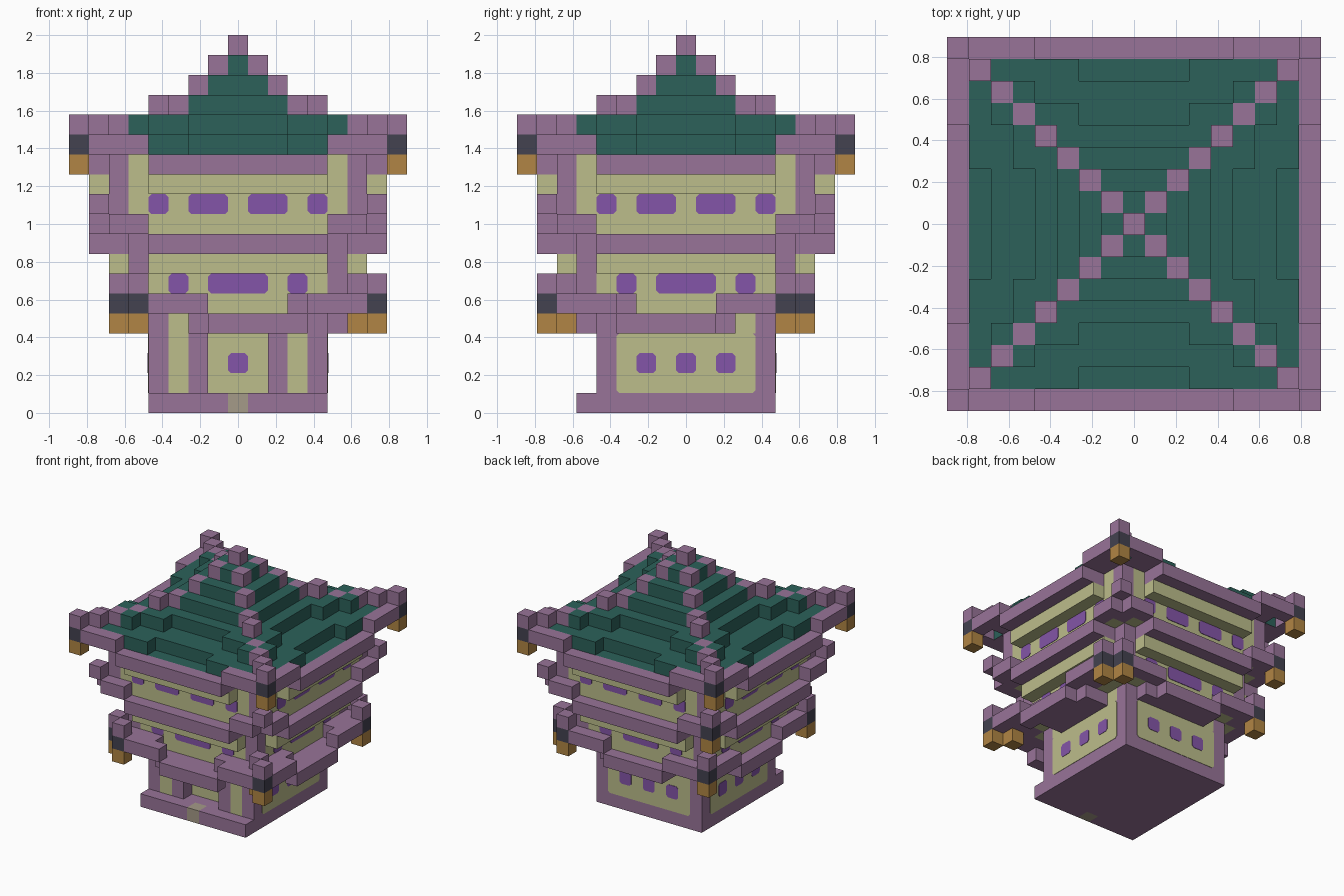
import bpy, bmesh
from mathutils import Vector, Matrix
from math import pi

cube = bpy.data.objects.get("Cube")
if cube:
    bpy.data.objects.remove(cube)

U = 2 / 19  # block size
COLOURS = {
    "mauve_timber": (.314, .174, .314), "teal_tiles": (.025, .120, .102),
    "cream_plaster": (.503, .509, .258), "violet_window": (.231, .091, .392),
    "amber_lantern": (.440, .235, .058), "dark_cap": (.056, .054, .080),
    "stone_step": (.376, .328, .246),
}
NAMES = list(COLOURS)
TIMBER, TILES, PLASTER, WINDOW, AMBER, CAP, STONE = range(len(NAMES))
MATS = []
for name, rgb in COLOURS.items():
    m = bpy.data.materials.new(name)
    m.use_nodes = True
    m.diffuse_color = (*rgb, 1)
    bsdf = next(n for n in m.node_tree.nodes if n.type == 'BSDF_PRINCIPLED')
    bsdf.inputs["Base Color"].default_value = (*rgb, 1)
    bsdf.inputs["Roughness"].default_value = .9
    MATS.append(m)

cells = {}  # block position -> (part, colour)


def fill(part, mat, x, y, z):
    """Fill an inclusive range of blocks."""
    for i in range(x[0], x[1] + 1):
        for j in range(y[0], y[1] + 1):
            for k in range(z[0], z[1] + 1):
                cells[i, j, k] = (part, mat)


def around(part, mat, r, half, z):
    """A straight strip of blocks on each of the four sides."""
    for s in (-r, r):
        fill(part, mat, (-half, half), (s, s), z)
        fill(part, mat, (s, s), (-half, half), z)


def eave(part, r, low, k, cx=0, cy=0):
    """Square fringe that climbs a block toward each corner."""
    for i in range(-r, r + 1):
        for j in range(-r, r + 1):
            if max(abs(i), abs(j)) == r:
                t = min(abs(i), abs(j))
                h = k if t <= low else k + 1 if t < r else k + 2
                cells[i + cx, j + cy, h] = (part, TIMBER)


def storey(part, r, z):
    """Plaster block with timber corner posts."""
    fill(part, PLASTER, (-r, r), (-r, r), z)
    for x in (-r, r):
        for y in (-r, r):
            fill("corner_posts", TIMBER, (x, x), (y, y), z)


# Base and front step
fill("base", TIMBER, (-4, 4), (-5, 4), (0, 0))
fill("front_step", STONE, (0, 0), (-5, -5), (0, 0))

# Lower eaves, one offset toward the front corner
eave("lower_eave_offset", 6, 2, 4, 1, -1)
eave("lower_eave", 6, 2, 4)
around("lower_soffit", TIMBER, 5, 2, (4, 4))

# Ground storey with a recessed front bay
fill("ground_storey", TIMBER, (-4, 4), (-4, 4), (1, 3))
storey("ground_storey", 4, (4, 4))
for x in (-3, 3):
    fill("ground_storey", PLASTER, (x, x), (-4, -4), (1, 3))
fill("ground_storey", PLASTER, (-1, 1), (-3, -3), (1, 3))
for x in (-1, 0, 1):
    for k in (1, 2, 3):
        del cells[x, -4, k]

# Middle storey
storey("middle_storey", 5, (5, 8))
around("middle_cornice", PLASTER, 6, 4, (7, 7))
around("middle_soffit", TIMBER, 6, 4, (8, 8))
eave("middle_eave", 7, 4, 8)

# Top storey
storey("top_storey", 6, (9, 12))
around("top_cornice", PLASTER, 7, 4, (11, 11))
around("top_soffit", TIMBER, 7, 4, (12, 12))


# Main roof
def roof_height(r, t):
    if r == 7:
        return 12 if t <= 2 else 13 if t <= 6 else 14
    if r == 6:
        return 13 if t <= 4 else 14
    if r == 5:
        return 13 if t <= 2 else 14
    if r == 4:
        return 14 if t < 4 else 15
    return 18 - r


for x in range(-7, 8):
    for y in range(-7, 8):
        r, t = max(abs(x), abs(y)), min(abs(x), abs(y))
        h = roof_height(r, t)
        if r < 7:
            fill("roof_tiles", TILES, (x, x), (y, y), (13, h))
        ridge = r == t
        cells[x, y, h] = ("roof_ridges", TIMBER) if ridge else ("roof_tiles", TILES)
eave("roof_eave", 8, 4, 12)

# Hanging lanterns: amber body under a dark cap
spots = [(x, y, 4) for x in (-6, 6) for y in (-6, 6)]
spots += [(x, y, 12) for x in (-8, 8) for y in (-8, 8)]
spots += [(7, -7, 4), (7, 5, 4), (-5, -7, 4), (-7, 7, 8)]
for x, y, k in spots:
    cells[x, y, k] = ("lanterns", AMBER)
    cells[x, y, k + 1] = ("lantern_caps", CAP)


def make_object(name, bm, mats):
    mesh = bpy.data.meshes.new(name)
    bm.to_mesh(mesh)
    bm.free()
    for m in mats:
        mesh.materials.append(MATS[m])
    obj = bpy.data.objects.new(name, mesh)
    bpy.context.collection.objects.link(obj)


# Turn the blocks of each part into a mesh of its exposed faces
AXES = [Vector(v) for v in ((1, 0, 0), (0, 1, 0), (0, 0, 1))]
for part in dict.fromkeys(p for p, m in cells.values()):
    bm = bmesh.new()
    used = []
    for pos, (p, mat) in cells.items():
        if p != part:
            continue
        centre = Vector(pos) + Vector((0, 0, .5))
        for a in range(3):
            for s in (-1, 1):
                n = AXES[a] * s
                if tuple(int(c) for c in Vector(pos) + n) in cells:
                    continue
                u, v = AXES[(a + 1) % 3] / 2, AXES[(a + 2) % 3] / 2 * s
                c = centre + n / 2
                f = bm.faces.new([bm.verts.new((c + d) * U)
                                  for d in (-u - v, u - v, u + v, v - u)])
                # timber boarding beneath the tiles
                colour = TIMBER if mat == TILES and n.z < 0 else mat
                if colour not in used:
                    used.append(colour)
                f.material_index = used.index(colour)
    bmesh.ops.remove_doubles(bm, verts=bm.verts, dist=.001)
    make_object(part, bm, used)


def plates(name, mat, items, thick):
    """Thin plates with clipped corners: (centre, width, height, z, wall distance, turn)."""
    bm = bmesh.new()
    for c, w, h, z, dist, turn in items:
        a, b, k = w / 2, h / 2, .15
        outline = []
        for sx, sz in ((1, 1), (-1, 1), (-1, -1), (1, -1)):
            pair = [(sx * a, sz * (b - k)), (sx * (a - k), sz * b)]
            outline += pair if sx * sz > 0 else pair[::-1]
        rot = Matrix.Rotation(turn * pi / 2, 3, 'Z')
        loops = [[bm.verts.new(rot @ Vector(((c + px) * U, -dist * U - off, (z + pz) * U)))
                  for px, pz in outline] for off in (0, thick)]
        bm.faces.new(loops[1])
        for i in range(len(outline)):
            j = (i + 1) % len(outline)
            bm.faces.new((loops[0][i], loops[0][j], loops[1][j], loops[1][i]))
    bmesh.ops.recalc_face_normals(bm, faces=bm.faces)
    make_object(name, bm, [mat])


# Plaster panels and windows
plates("wall_panels", PLASTER, [(0, 7, 3, 2.5, 4.5, t) for t in (1, 2, 3)], .003)
ground = [(c, 1, 1, 2.5, 4.5, t) for c in (-2, 0, 2) for t in (1, 2, 3)]
plates("ground_windows", WINDOW, ground + [(0, 1, 1, 2.5, 3.5, 0)], .006)
plates("middle_windows", WINDOW, [(c, w, 1, 6.5, 5.5, t) for c, w in
                                  ((-3, 1), (0, 3), (3, 1)) for t in range(4)], .004)
plates("top_windows", WINDOW, [(c, w, 1, 10.5, 6.5, t) for c, w in
                               ((-4, 1), (-1.5, 2), (1.5, 2), (4, 1)) for t in range(4)], .004)
